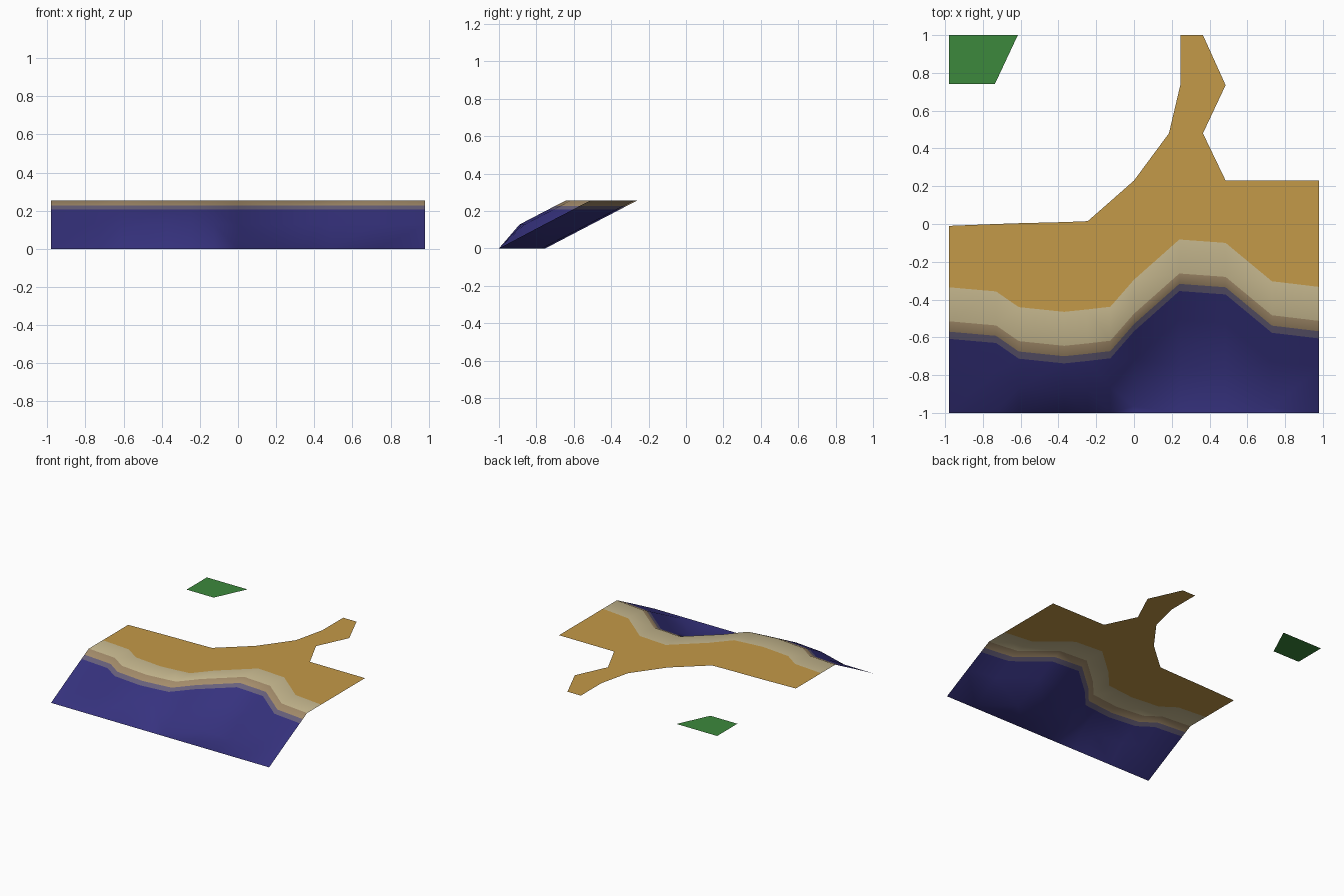
import bpy
import bmesh

cube = bpy.data.objects.get("Cube")
if cube:
    bpy.data.objects.remove(cube, do_unlink=True)

TOP = 0.255


def material(name, rgb):
    m = bpy.data.materials.new(name)
    m.use_nodes = True
    m.diffuse_color = (*rgb, 1)
    m.node_tree.nodes["Principled BSDF"].inputs["Base Color"].default_value = (*rgb, 1)
    return m


water = material("deep blue", (0.037, 0.032, 0.21))
wet = material("wet grey sand", (0.14, 0.12, 0.205))
shore = material("tan shore", (0.38, 0.27, 0.15))
beach = material("pale beach", (0.58, 0.49, 0.28))
land = material("golden land", (0.55, 0.32, 0.065))
grass = material("green grass", (0.045, 0.25, 0.045))


def strips(name, rows, mats, indices):
    """Join successive rows of points with faces, one material per strip."""
    bm = bmesh.new()
    grid = [[bm.verts.new(p) for p in row] for row in rows]
    for low, high, index in zip(grid, grid[1:], indices):
        for i in range(len(low) - 1):
            f = bm.faces.new((low[i], low[i + 1], high[i + 1], high[i]))
            f.material_index = index
    bmesh.ops.remove_doubles(bm, verts=bm.verts, dist=0.0005)
    bmesh.ops.triangulate(bm, faces=bm.faces)
    mesh = bpy.data.meshes.new(name)
    bm.to_mesh(mesh)
    bm.free()
    for m in mats:
        mesh.materials.append(m)
    for p in mesh.polygons:
        p.use_smooth = True
    obj = bpy.data.objects.new(name, mesh)
    bpy.context.collection.objects.link(obj)
    return obj


# Crest of the shore slope and back edge of the land: x, crest y, back y
COAST = [
    (-0.98, -0.515, -0.01), (-0.73, -0.537, 0.0), (-0.61, -0.62, 0.004),
    (-0.37, -0.645, 0.01), (-0.245, -0.632, 0.015), (-0.125, -0.618, 0.12),
    (0.0, -0.475, 0.23), (0.24, -0.262, 0.23), (0.485, -0.28, 0.23),
    (0.73, -0.483, 0.23), (0.98, -0.513, 0.23),
]


def contour(offset, z):
    return [(x, max(crest + offset, -1), z) for x, crest, back in COAST]


# Coast: seabed, slope, shore bands and land in one smooth sheet
coast_rows = [
    [(x, -1, 0) for x, crest, back in COAST],
    contour(-0.49, 0),
    contour(-0.245, 0.128),
    contour(-0.093, 0.207),
    contour(-0.055, 0.227),
    contour(0, TOP),
    contour(0.18, TOP),
    [(x, back, TOP) for x, crest, back in COAST],
]
strips("coast", coast_rows, [water, wet, shore, beach, land], [0, 0, 0, 1, 2, 3, 4])

# Narrow spit running to the back: y, left x, right x
SPIT = [(0.23, 0, 0.485), (0.48, 0.185, 0.365), (0.735, 0.245, 0.485), (1, 0.245, 0.365)]
strips("land_spit", [[(a, y, TOP), (b, y, TOP)] for y, a, b in SPIT], [land], [0, 0, 0])

# Separate grassy islet in the back corner
ISLET = [(0.74, -0.98, -0.737), (1, -0.98, -0.615)]
strips("grass_islet", [[(a, y, TOP), (b, y, TOP)] for y, a, b in ISLET], [grass], [0])
